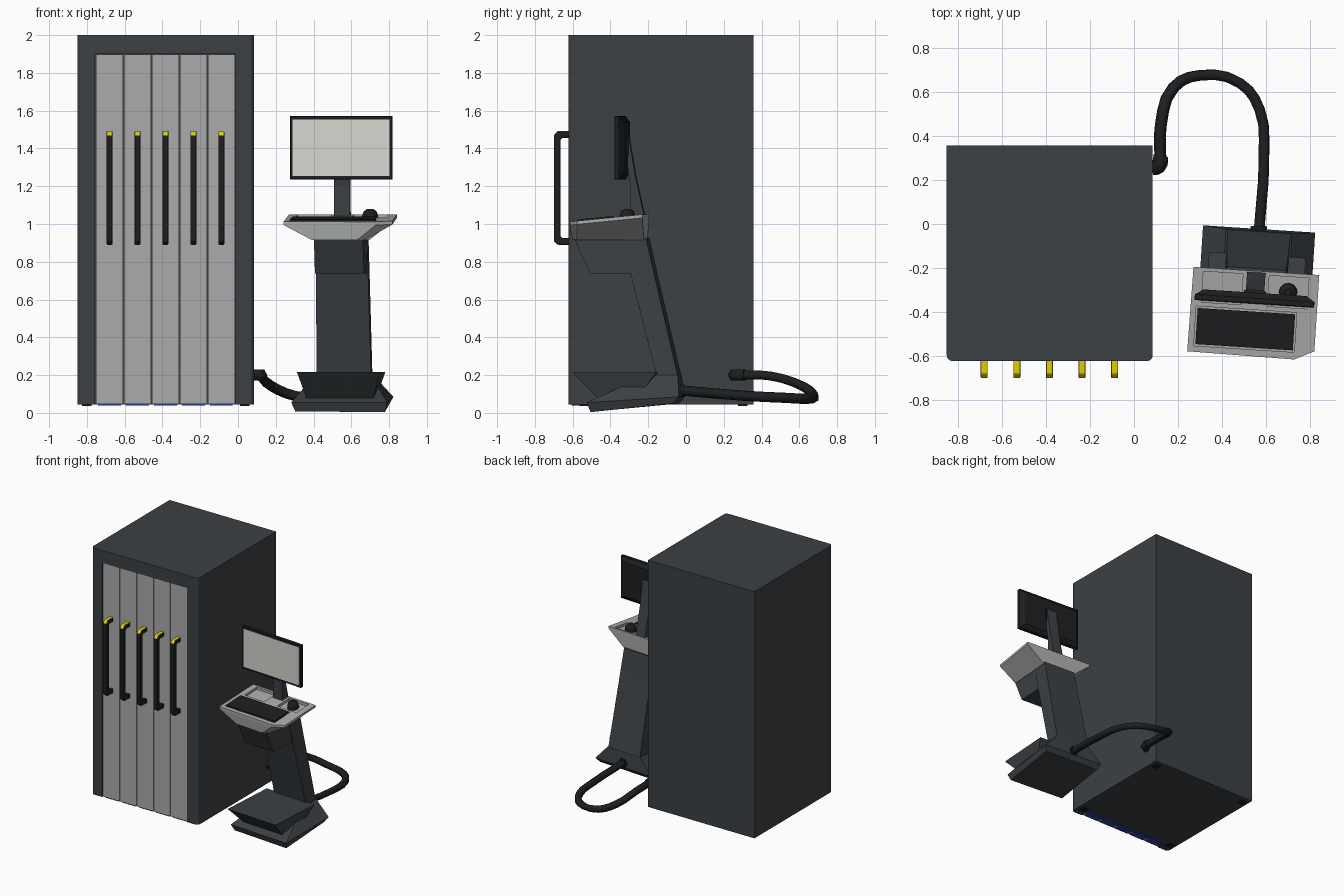
import bpy, bmesh, math
from mathutils import Matrix, Vector

if "Cube" in bpy.data.objects:
    bpy.data.objects.remove(bpy.data.objects["Cube"])

def material(name, rgb):
    m = bpy.data.materials.new(name)
    m.diffuse_color = (*rgb, 1)
    m.use_nodes = True
    m.node_tree.nodes["Principled BSDF"].inputs["Base Color"].default_value = m.diffuse_color
    return m

DARK = material("dark_grey", (0.045, 0.052, 0.058))
BLACK = material("black", (0.012, 0.013, 0.014))
LIGHT = material("light_grey", (0.40, 0.41, 0.40))
PALE = material("screen", (0.68, 0.68, 0.63))
YELLOW = material("yellow", (0.75, 0.62, 0.0))
BLUE = material("blue", (0.02, 0.06, 0.35))

# The operator terminal is turned slightly about the vertical axis
TERM = Matrix.Translation((0.55, -0.3, 0)) @ Matrix.Rotation(math.radians(-3.7), 4, 'Z')
WORLD = Matrix.Identity(4)

def loft(name, rings, mat, xf=WORLD):
    """Solid skinned through rings of equal point count, capped at both ends."""
    bm = bmesh.new()
    vs = [[bm.verts.new(p) for p in r] for r in rings]
    n = len(rings[0])
    for a, b in zip(vs, vs[1:]):
        for i in range(n):
            bm.faces.new((a[i], a[(i + 1) % n], b[(i + 1) % n], b[i]))
    bm.faces.new(vs[0])
    bm.faces.new(vs[-1])
    bmesh.ops.recalc_face_normals(bm, faces=bm.faces)
    me = bpy.data.meshes.new(name)
    bm.to_mesh(me)
    bm.free()
    me.materials.append(mat)
    ob = bpy.data.objects.new(name, me)
    bpy.context.collection.objects.link(ob)
    ob.matrix_world = xf
    return ob

def rect(x0, x1, y0, y1, z):
    return [(x0, y0, z), (x1, y0, z), (x1, y1, z), (x0, y1, z)]

def box(name, x, y, z, mat, xf=WORLD):
    return loft(name, [rect(*x, *y, z[0]), rect(*x, *y, z[1])], mat, xf)

def side_prism(name, yz, x0, x1, mat, xf=WORLD):
    return loft(name, [[(x, y, z) for y, z in yz] for x in (x0, x1)], mat, xf)

def bevel(ob, w, seg=2):
    m = ob.modifiers.new("bevel", 'BEVEL')
    m.width, m.segments, m.limit_method = w, seg, 'ANGLE'

def cut(ob, cutter):
    m = ob.modifiers.new("cut", 'BOOLEAN')
    m.object, m.solver = cutter, 'EXACT'
    cutter.hide_render = True
    cutter.hide_set(True)
    cutter.display_type = 'WIRE'

def tube(name, pts, r, mat):
    cu = bpy.data.curves.new(name, 'CURVE')
    cu.dimensions = '3D'
    cu.bevel_depth, cu.bevel_resolution, cu.resolution_u, cu.use_fill_caps = r, 1, 3, True
    sp = cu.splines.new('BEZIER')
    sp.bezier_points.add(len(pts) - 1)
    for bp, p in zip(sp.bezier_points, pts):
        bp.co = p
        bp.handle_left_type = bp.handle_right_type = 'AUTO'
    cu.materials.append(mat)
    ob = bpy.data.objects.new(name, cu)
    bpy.context.collection.objects.link(ob)

# Cabinet body: plan outline with rounded front corners, recessed for the doors
R, X0, X1, YF = 0.025, -0.85, 0.085, -0.622
plan = [(X1, 0.357), (X0, 0.357)]
for cx, start in ((X0 + R, 180), (X1 - R, 270)):
    for k in range(4):
        a = math.radians(start + 30 * k)
        plan.append((cx + R * math.cos(a), YF + R + R * math.sin(a)))
cabinet = loft("cabinet_body", [[(x, y, z) for x, y in plan] for z in (0.045, 2.0)], DARK)
cut(cabinet, box("door_opening_cutter", (-0.757, -0.012), (-0.8, -0.57), (0, 1.9), DARK))

# Feet under the cabinet corners
for i, (x, y) in enumerate([(-0.8, -0.54), (0.035, -0.54), (-0.8, 0.3), (0.035, 0.3)]):
    box(f"cabinet_foot_{i + 1}", (x - .025, x + .025), (y - .025, y + .025), (0.037, 0.05), BLACK)

# Five pull-out doors with handles and blue runners
handle_yz = [(-.60, .89), (-.68, .89), (-.70, .91), (-.70, 1.47), (-.68, 1.492), (-.60, 1.492),
             (-.60, 1.456), (-.655, 1.456), (-.665, 1.446), (-.665, .935), (-.655, .925), (-.60, .925)]
for i in range(5):
    c = -0.680 + 0.148 * i
    box(f"door_{i + 1}", (c - .0715, c + .0715), (-0.615, -0.575), (0.047, 1.897), LIGHT)
    h = side_prism(f"door_handle_{i + 1}", handle_yz, c - .016, c + .016, BLACK)
    h.data.materials.append(YELLOW)
    for f in h.data.polygons:            # yellow cap on the upper arm
        if f.center.z > 1.47 and f.normal.z > 0.3:
            f.material_index = 1
    bevel(h, 0.006)
    box(f"door_runner_{i + 1}", (c - .06, c + .06), (-0.605, -0.54), (0.038, 0.06), BLUE)

# Terminal base: flared foot and overhanging wedge
loft("terminal_foot", [
    [(-.235, -.19, .008), (.24, -.19, .004), (.235, .25, .05), (-.235, .25, .05)],
    [(-.255, -.21, .055), (.255, -.21, .055), (.255, .278, .085), (-.255, .278, .085)],
    rect(-.15, .15, .10, .268, .20)], DARK, TERM)
loft("terminal_base_wedge", [rect(-.17, .17, -.13, .03, .05),
                             rect(-.22, .22, -.29, .16, .217)], DARK, TERM)

# Leaning column and drawer housing below the tray
loft("terminal_column", [rect(-.145, .145, .155, .268, .19),
                         rect(-.138, .138, .015, .14, .737),
                         rect(-.135, .135, -.03, .098, .925)], DARK, TERM)
loft("terminal_housing", [rect(-.13, .13, -.20, .03, .737),
                          rect(-.13, .13, -.285, .0, .925)], DARK, TERM)

# Tray with sloped top, tapered sides and recesses
def top_z(y, dz=0.0):
    return 1.012 + (y + 0.3) * 0.1 + dz

outline = [(-.29, -.297), (.197, -.303), (.286, -.26), (.286, .087), (-.286, .087)]
bottom = [(-.14, -.29), (.10, -.295), (.14, -.27), (.14, .087), (-.14, .087)]
tray = loft("terminal_tray", [[(x, y, .915) for x, y in bottom],
                              [(x, y, top_z(y, -.018)) for x, y in outline],
                              [(x, y, top_z(y)) for x, y in outline]], LIGHT, TERM)
pockets = {"left_pocket_cutter": (-.24, -.06, -.07, .07), "right_pocket_cutter": (.06, .24, -.07, .07),
           "keyboard_recess_cutter": (-.262, .195, -.27, -.09)}
for name, (a, b, c, d) in pockets.items():
    cut(tray, loft(name, [[(x, y, top_z(y, dz)) for x, y, _ in rect(a, b, c, d, 0)]
                          for dz in (-.02, .05)], LIGHT, TERM))

# Keyboard and ball controller
loft("keyboard", [[(x, y, top_z(y, dz)) for x, y, _ in rect(-.255, .188, -.262, -.098, 0)]
                  for dz in (-.025, .008)], BLACK, TERM)
def disc(r, z):
    return [(.15 + r * math.cos(k * math.pi / 6), .0 + r * math.sin(k * math.pi / 6), z) for k in range(12)]
loft("ball_controller", [disc(.042, 1.015), disc(.042, 1.045), disc(.034, 1.067), disc(.016, 1.08)], BLACK, TERM)

# Monitor, screen and stand
bezel = box("monitor_bezel", (-.272, .272), (-.062, -.034), (1.235, 1.572), BLACK, TERM)
bevel(bezel, 0.003, 1)
def back(hx, z0, z1, y):
    return [(-hx, y, z0), (hx, y, z0), (hx, y, z1), (-hx, y, z1)]
loft("monitor_back", [back(.268, 1.24, 1.568, -.035), back(.235, 1.27, 1.54, -.012)], BLACK, TERM)
box("monitor_screen", (-.257, .257), (-.064, -.05), (1.253, 1.554), PALE, TERM)
box("monitor_mount", (-.05, .05), (-.013, -.003), (1.36, 1.46), BLACK, TERM)
side_prism("monitor_stand", [(-.01, 1.46), (.0, 1.46), (.035, 1.25), (.085, 1.03),
                             (.01, 1.03), (.01, 1.2), (-.005, 1.27)], -.042, .042, DARK, TERM)

# Cable hose with connectors at each end
end = TERM @ Vector((.0, .26, .12))
tube("cable_hose", [(.12, .29, .20), (.122, .45, .195), (.18, .62, .14), (.30, .675, .09), (.48, .64, .075),
                    (.57, .52, .08), (.59, .32, .09), tuple(end)], 0.027, BLACK)
tube("cabinet_connector", [(.08, .255, .20), (.112, .262, .20), (.122, .31, .20)], 0.034, BLACK)
tube("terminal_connector", [tuple(end - Vector((0, .04, 0))), tuple(end + Vector((0, .03, -.003)))], 0.037, BLACK)
